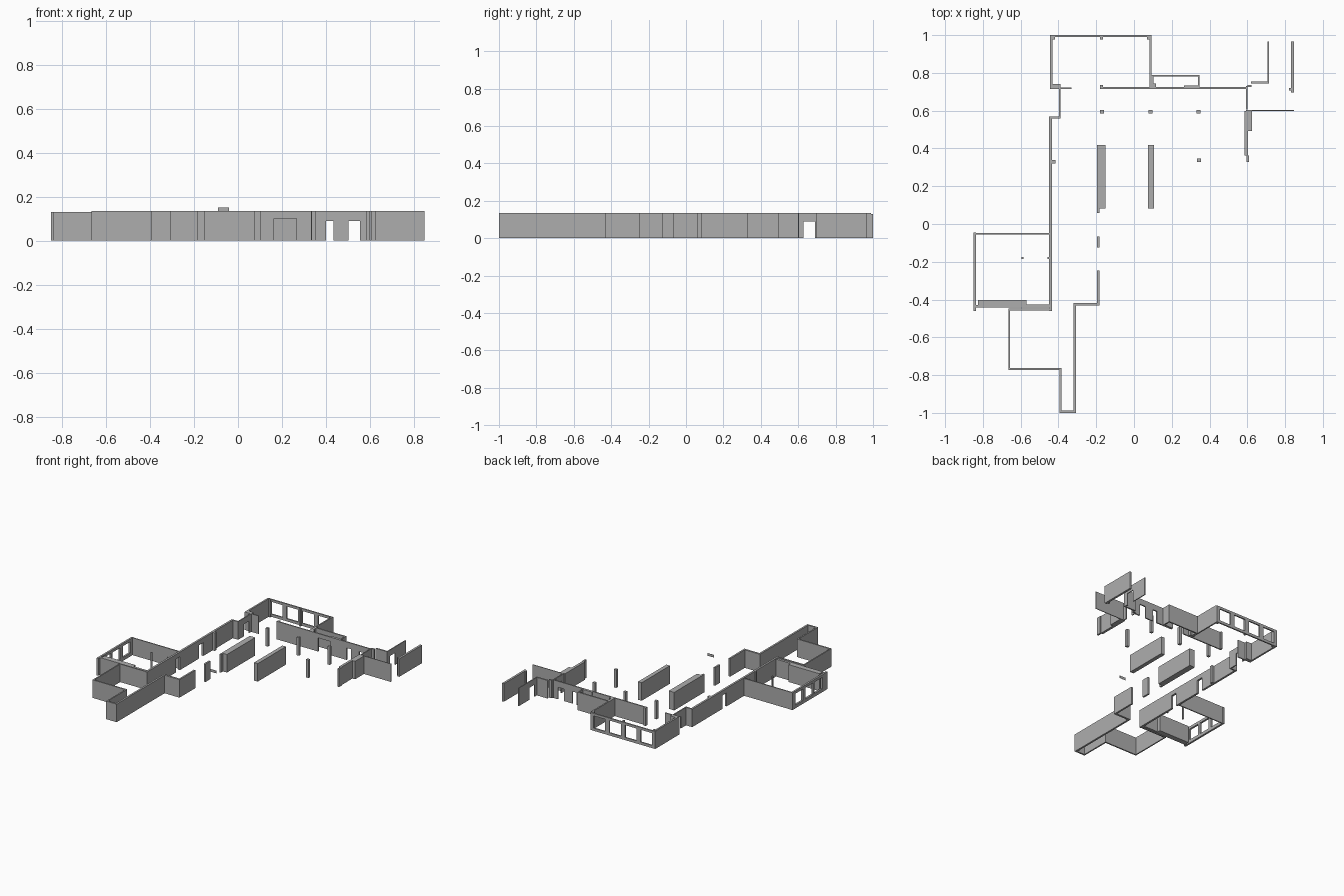
import bpy, bmesh
from mathutils import Vector

if "Cube" in bpy.data.objects:
    bpy.data.objects.remove(bpy.data.objects["Cube"])

H = 0.135
GREY = bpy.data.materials.new("dark_grey")
GREY.diffuse_color = (0.42, 0.42, 0.42, 1)
GREY.use_nodes = True
GREY.node_tree.nodes["Principled BSDF"].inputs["Base Color"].default_value = GREY.diffuse_color


def wall(name, x0, x1, y0, y1, holes=(), h=H, z0=0.0):
    """Upright slab over a plan rectangle; holes are (start, end, bottom, top) along its long side."""
    along_x = (x1 - x0) >= (y1 - y0)
    a, b = (x0, x1) if along_x else (y0, y1)
    us = sorted({a, b, *[u for o in holes for u in o[:2]]})
    zs = sorted({z0, h, *[z for o in holes for z in o[2:]]})
    bm = bmesh.new()
    verts = {}

    def vert(u, z):
        if (u, z) not in verts:
            verts[u, z] = bm.verts.new((u, y0, z) if along_x else (x0, u, z))
        return verts[u, z]

    for u, un in zip(us, us[1:]):
        for z, zn in zip(zs, zs[1:]):
            cu, cz = (u + un) / 2, (z + zn) / 2
            if not any(o[0] < cu < o[1] and o[2] < cz < o[3] for o in holes):
                bm.faces.new((vert(u, z), vert(un, z), vert(un, zn), vert(u, zn)))
    # thickness
    ext = bmesh.ops.extrude_face_region(bm, geom=bm.faces[:], use_keep_orig=True)
    offset = Vector((0, y1 - y0, 0)) if along_x else Vector((x1 - x0, 0, 0))
    bmesh.ops.translate(bm, vec=offset,
                        verts=[e for e in ext["geom"] if isinstance(e, bmesh.types.BMVert)])
    bmesh.ops.recalc_face_normals(bm, faces=bm.faces[:])
    me = bpy.data.meshes.new(name)
    bm.to_mesh(me)
    bm.free()
    me.materials.append(GREY)
    ob = bpy.data.objects.new(name, me)
    bpy.context.collection.objects.link(ob)
    return ob


def post(name, x, y, s=0.02):
    wall(name, x - s / 2, x + s / 2, y - s / 2, y + s / 2)


# North room with four windows
windows = [(a, b, 0.02, 0.112) for a, b in
           ((-0.42, -0.325), (-0.29, -0.195), (-0.16, -0.065), (-0.03, 0.065))]
wall("north_room_window_wall", -0.445, 0.093, 0.99, 1.0, windows, 0.13)
wall("north_room_west_wall", -0.445, -0.432, 0.72, 0.99)
wall("north_room_east_wall", 0.083, 0.093, 0.72, 0.99)
for x in (-0.425, -0.172, 0.076):
    post("north_room_pier", x, 0.983, 0.014)
wall("north_room_south_wall", -0.445, -0.33, 0.714, 0.722)
wall("corner_pier", -0.432, -0.39, 0.722, 0.742)

# Jog with a doorway, then the long west wall
wall("jog_door_wall", -0.398, -0.39, 0.565, 0.72, [(0.628, 0.69, 0, 0.09)])
wall("jog_return_wall", -0.449, -0.39, 0.558, 0.568)
wall("long_west_wall", -0.449, -0.434, -0.46, 0.558,
     [(-0.115, -0.068, 0, 0.1), (0.16, 0.21, 0, 0.1)])

# West room
windows = [(a, a + 0.09, 0.025, 0.11) for a in (-0.40, -0.29, -0.17)]
wall("west_room_window_wall", -0.85, -0.836, -0.46, -0.045, windows, 0.13)
wall("west_room_north_wall", -0.836, -0.449, -0.055, -0.047, h=0.13)
wall("west_room_south_wall", -0.836, -0.449, -0.442, -0.43, h=0.13)
wall("west_room_thick_lining", -0.825, -0.57, -0.43, -0.402, h=0.13)
wall("west_room_thin_lining", -0.57, -0.449, -0.43, -0.425, h=0.13)
for x in (-0.59, -0.454):
    post("west_room_post", x, -0.18, 0.01)

# South rooms
wall("south_room_north_wall", -0.665, -0.449, -0.458, -0.448)
wall("south_room_west_wall", -0.665, -0.656, -0.773, -0.458)
wall("south_room_south_wall", -0.656, -0.394, -0.773, -0.763)
wall("passage_west_wall", -0.394, -0.384, -1.0, -0.763)
wall("passage_end_wall", -0.384, -0.32, -1.0, -0.988)
wall("passage_east_wall", -0.32, -0.306, -1.0, -0.417)
wall("passage_return_wall", -0.306, -0.182, -0.432, -0.417)
wall("inner_wall_south", -0.195, -0.182, -0.417, -0.245)
wall("inner_wall_middle", -0.195, -0.182, -0.125, -0.067)
wall("inner_wall_stub", -0.195, -0.182, 0.058, 0.083)

# Freestanding thick blocks, posts and the floating strip
wall("west_block", -0.195, -0.15, 0.083, 0.418)
wall("east_block", 0.075, 0.105, 0.083, 0.418)
for x, y in ((-0.17, 0.594), (0.087, 0.594), (0.342, 0.594), (0.344, 0.338), (-0.426, 0.33)):
    post("hall_post", x, y)
wall("hanging_strip", -0.09, -0.04, -0.201, -0.2, h=0.152, z0=0.132)

# Hall north wall with doors, and the alcove behind it
wall("hall_north_wall", -0.18, 0.6, 0.715, 0.724,
     [(0.163, 0.265, 0, 0.102), (0.40, 0.435, 0, 0.09), (0.503, 0.555, 0, 0.09)])
post("hall_wall_pier_west", -0.172, 0.729, 0.014)
wall("alcove_back_wall", 0.093, 0.347, 0.78, 0.79)
wall("alcove_west_wall", 0.093, 0.102, 0.724, 0.78)
wall("alcove_east_wall", 0.338, 0.347, 0.724, 0.78)
wall("alcove_east_lining", 0.266, 0.338, 0.724, 0.734)
wall("alcove_west_lining", 0.102, 0.116, 0.724, 0.743)

# East wing
wall("east_door_wall", 0.592, 0.6, 0.605, 0.73, [(0.628, 0.69, 0, 0.09)])
wall("east_cross_wall", 0.592, 0.848, 0.598, 0.603)
wall("east_inner_wall", 0.584, 0.603, 0.363, 0.598)
wall("east_inner_stub", 0.595, 0.608, 0.328, 0.363)
wall("east_inner_lining", 0.603, 0.625, 0.493, 0.598)
wall("east_step_wall", 0.6, 0.622, 0.724, 0.736)
wall("east_lobby_south_wall", 0.62, 0.715, 0.744, 0.755)
wall("east_lobby_wall", 0.708, 0.715, 0.755, 0.967, [(0.78, 0.84, 0, 0.09)])
wall("far_east_wall", 0.832, 0.848, 0.697, 0.967)
post("far_east_pier", 0.827, 0.713, 0.012)
